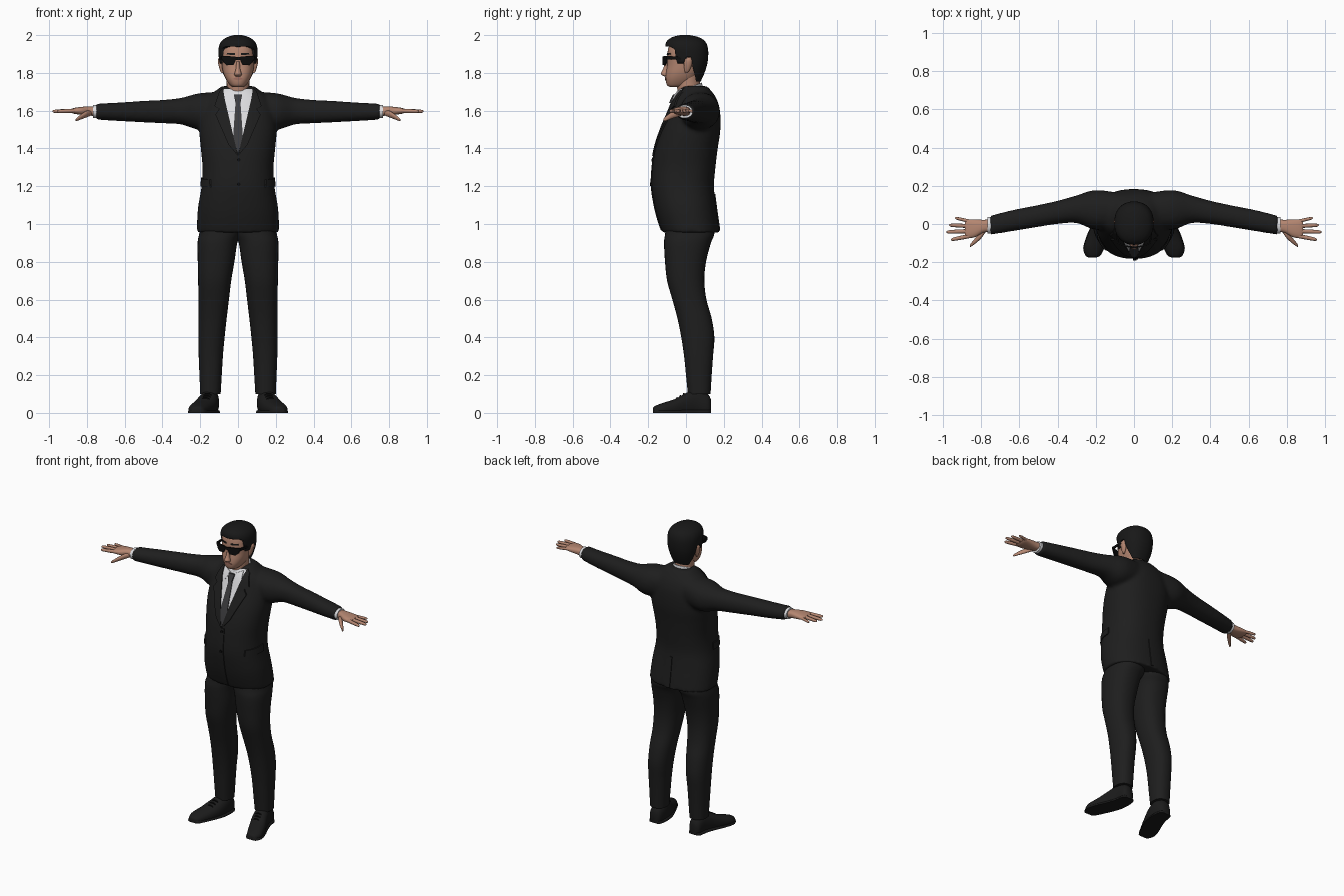
import bpy, bmesh, math
from mathutils import Vector
from mathutils.bvhtree import BVHTree

if "Cube" in bpy.data.objects:
    bpy.data.objects.remove(bpy.data.objects["Cube"])


def material(name, r, g, b):
    mat = bpy.data.materials.new(name)
    mat.use_nodes = True
    mat.diffuse_color = (r, g, b, 1)
    bsdf = mat.node_tree.nodes["Principled BSDF"]
    bsdf.inputs["Base Color"].default_value = (r, g, b, 1)
    bsdf.inputs["Roughness"].default_value = 0.7
    return mat


SUIT = material("suit black", .013, .013, .013)
SHIRT = material("shirt white", .72, .72, .74)
TIE = material("tie grey", .045, .045, .048)
SKIN = material("skin", .46, .24, .165)
LIP = material("lip", .36, .16, .12)
HAIR = material("hair black", .009, .009, .009)
GLASS = material("sunglasses black", .004, .004, .004)
SHOE = material("shoe black", .011, .011, .011)


def finish(name, bm, mat, angle=40):
    bmesh.ops.recalc_face_normals(bm, faces=bm.faces)
    mesh = bpy.data.meshes.new(name)
    bm.to_mesh(mesh)
    bm.free()
    return add_object(name, mesh, mat, angle)


def add_object(name, mesh, mat, angle=40):
    mesh.materials.clear()
    mesh.materials.append(mat)
    for poly in mesh.polygons:
        poly.use_smooth = True
    mesh.set_sharp_from_angle(angle=math.radians(angle))
    obj = bpy.data.objects.new(name, mesh)
    bpy.context.collection.objects.link(obj)
    return obj


def spline(rows, steps):
    """Catmull-Rom interpolation between cross-section rows."""
    out = []
    for i in range(len(rows) - 1):
        p = [rows[max(i - 1, 0)], rows[i], rows[i + 1], rows[min(i + 2, len(rows) - 1)]]
        for k in range(steps):
            t = k / steps
            out.append([b + t / 2 * (c - a + t * (2 * a - 5 * b + 4 * c - d
                        + t * (3 * (b - c) + d - a))) for a, b, c, d in zip(*p)])
    return out + [list(rows[-1])]


def loft(name, mat, axis, rows, side=1, power=2.0, steps=4, segs=32, shear=0, bm=None):
    """Skin rounded sections; a row is position, then low and high of the other axes."""
    own = bm is None
    bm = bm or bmesh.new()
    rings = []
    for t, a0, a1, b0, b1 in spline(rows, steps):
        ring = []
        for k in range(segs):
            w = math.tau * k / segs
            c, s = math.cos(w), math.sin(w)
            a = (a0 + a1) / 2 + (a1 - a0) / 2 * math.copysign(abs(c) ** (2 / power), c)
            b = (b0 + b1) / 2 + (b1 - b0) / 2 * math.copysign(abs(s) ** (2 / power), s)
            x, y, z = {"X": (t, a, b), "Y": (a, t, b), "Z": (a, b, t)}[axis]
            ring.append(bm.verts.new((x * side, y, max(z + shear * y, 0))))
        rings.append(ring)
    for low, high in zip(rings, rings[1:]):
        for k in range(segs):
            j = (k + 1) % segs
            bm.faces.new((low[k], low[j], high[j], high[k]))
    bm.faces.new(rings[0])
    bm.faces.new(rings[-1])
    return finish(name, bm, mat) if own else None


def round_rows(rows):
    """Turn (height, half width, front, back) into full rows."""
    return [(z, -w, w, f, b) for z, w, f, b in rows]


def plate(name, mat, outline, depth, out, side=1, thick=.006, cell=.015):
    """Thin plate: a flat outline draped on a depth rule and thickened outward."""
    out = Vector(out)
    bm = bmesh.new()
    across = out.x != 0
    bm.faces.new([bm.verts.new((0, u, v) if across else (u * side, 0, v)) for u, v in outline])
    for axis in (Vector((0, 1, 0)) if across else Vector((1, 0, 0)), Vector((0, 0, 1))):
        spots = [v.co.dot(axis) for v in bm.verts]
        at = min(spots) + cell
        while at < max(spots):
            bmesh.ops.bisect_plane(bm, geom=bm.verts[:] + bm.edges[:] + bm.faces[:],
                                   plane_co=axis * at, plane_no=axis)
            at += cell
    missed = []
    for v in bm.verts:
        spot = depth(v.co, out)
        if spot is None:
            missed.append(v)
        else:
            v.co = spot
    bmesh.ops.delete(bm, geom=missed, context='VERTS')
    grown = bmesh.ops.extrude_face_region(bm, geom=bm.faces[:])["geom"]
    for v in grown:
        if isinstance(v, bmesh.types.BMVert):
            v.co += out * thick
    return finish(name, bm, mat, 30)


def drape(obj):
    tree = BVHTree.FromPolygons([v.co for v in obj.data.vertices],
                                [p.vertices[:] for p in obj.data.polygons])
    return lambda co, out: tree.ray_cast(co + out * 2, -out)[0]


SIDES = (("left", 1), ("right", -1))
FRONT, BACK = (0, -1, 0), (0, 1, 0)

# Jacket body and sleeves, fused into one smooth surface
arm = [(.06, -.01, .16, 1.53, 1.7), (.2, -.03, .178, 1.5, 1.693), (.3, .005, .15, 1.527, 1.668),
       (.4, 0, .122, 1.533, 1.657), (.5, -.015, .1, 1.538, 1.652),
       (.65, -.04, .07, 1.546, 1.642), (.755, -.057, .043, 1.553, 1.637)]
body = round_rows([(.955, .218, -.125, .178), (1.03, .216, -.15, .168), (1.1, .21, -.167, .158),
                   (1.2, .193, -.182, .148), (1.3, .188, -.178, .156), (1.4, .197, -.163, .168),
                   (1.5, .205, -.132, .182), (1.6, .195, -.09, .18), (1.66, .17, -.066, .163),
                   (1.7, .125, -.045, .138), (1.73, .085, -.02, .11)])
bm = bmesh.new()
loft("body", SUIT, "Z", body, power=2.3, segs=48, bm=bm)
for _, s in SIDES:
    loft("sleeve", SUIT, "X", arm, side=s, power=2.2, bm=bm)
rough = finish("jacket_base", bm, SUIT)
remesh = rough.modifiers.new("fuse", 'REMESH')
remesh.mode = 'VOXEL'
remesh.voxel_size = .011
soften = rough.modifiers.new("soften", 'SMOOTH')
soften.iterations = 6
bpy.context.view_layer.update()
fused = bpy.data.meshes.new_from_object(rough.evaluated_get(bpy.context.evaluated_depsgraph_get()))
bpy.data.objects.remove(rough)
jacket = add_object("jacket", fused, SUIT, 60)
on_jacket = drape(jacket)

# Shirt front, tie, lapels, pockets and buttons
plate("shirt_front", SHIRT, [(0, 1.37), (.08, 1.67), (.075, 1.715), (-.075, 1.715), (-.08, 1.67)],
      on_jacket, FRONT, thick=.003)
plate("tie", TIE, [(0, 1.37), (.026, 1.46), (.013, 1.645), (-.013, 1.645), (-.026, 1.46)],
      on_jacket, FRONT, thick=.008)
plate("tie_knot", TIE, [(-.013, 1.64), (.013, 1.64), (.022, 1.685), (-.022, 1.685)],
      on_jacket, FRONT, thick=.016)
for word, s in SIDES:
    plate(word + "_lapel", SUIT, [(0, 1.36), (.05, 1.42), (.12, 1.58), (.1, 1.61), (.125, 1.625),
          (.1, 1.7), (.08, 1.72), (.07, 1.66)], on_jacket, FRONT, s, .009)
    plate(word + "_collar_point", SHIRT, [(.014, 1.688), (.046, 1.635), (.07, 1.67), (.065, 1.71)],
          on_jacket, FRONT, s, .008)
    plate(word + "_pocket_flap", SUIT, [(-.14, 1.195), (-.01, 1.2), (-.01, 1.245), (-.135, 1.235)],
          on_jacket, (s, 0, 0), thick=.007)
plate("front_overlap", SUIT, [(-.006, .965), (.02, .965), (.02, 1.36), (-.006, 1.36)],
      on_jacket, FRONT, thick=.005)
plate("back_vent", SUIT, [(-.004, .965), (.012, .965), (.012, 1.16), (-.004, 1.16)],
      on_jacket, BACK, thick=.005)
for name, z in (("upper_button", 1.34), ("lower_button", 1.21)):
    ring = [(.004 + .009 * math.cos(k * math.tau / 10), z + .009 * math.sin(k * math.tau / 10))
            for k in range(10)]
    plate(name, GLASS, ring, on_jacket, FRONT, thick=.009)

# Neck and collars
loft("neck", SKIN, "Z", round_rows([(1.62, .062, -.045, .08), (1.7, .06, -.045, .078),
     (1.76, .06, -.05, .075), (1.82, .065, -.04, .08)]))
loft("shirt_collar", SHIRT, "Z", round_rows([(1.62, .076, -.055, .092), (1.71, .068, -.052, .086),
     (1.716, .064, -.048, .082)]), shear=.35)
loft("jacket_collar", SUIT, "Z", round_rows([(1.6, .1, -.05, .13), (1.66, .086, -.04, .106),
     (1.672, .078, -.03, .097)]), shear=.6)

# Head
head = loft("head", SKIN, "Z", round_rows([
    (1.725, .025, -.085, -.03), (1.735, .042, -.1, .01), (1.765, .063, -.108, .05),
    (1.8, .078, -.106, .075), (1.84, .086, -.1, .095), (1.88, .089, -.1, .1),
    (1.92, .088, -.096, .1), (1.95, .08, -.085, .09), (1.975, .055, -.06, .07),
    (1.985, .02, -.02, .03)]), power=2.4)
on_head = drape(head)
loft("nose", SKIN, "Z", round_rows([(1.78, .009, -.113, -.09), (1.787, .019, -.126, -.09),
     (1.797, .019, -.133, -.09), (1.82, .012, -.122, -.09), (1.86, .008, -.109, -.085)]), segs=16)
plate("lips", LIP, [(-.03, 1.768), (0, 1.76), (.03, 1.768), (.01, 1.777), (-.01, 1.777)],
      on_head, FRONT, thick=.004)
for word, s in SIDES:
    loft(word + "_ear", SKIN, "Z", [(1.8, .078, .088, -.005, .008), (1.815, .078, .096, -.008, .02),
         (1.845, .078, .104, -.012, .032), (1.87, .078, .106, -.008, .034),
         (1.882, .08, .098, .005, .024)], side=s, segs=16)
    plate(word + "_eyebrow", HAIR, [(.015, 1.894), (.06, 1.897), (.058, 1.905), (.016, 1.904)],
          on_head, FRONT, s, .004)

# Hair, trimmed around the face and ears
hair = loft("hair", HAIR, "Z", round_rows([
    (1.755, .06, .0, .078), (1.8, .084, -.06, .098), (1.85, .098, -.085, .113),
    (1.9, .103, -.1, .118), (1.94, .101, -.109, .114), (1.97, .086, -.1, .098),
    (1.99, .055, -.07, .064), (2, .02, -.03, .02)]), power=2.2, segs=48)
bm = bmesh.new()
edge = [(-.3, 1.925), (-.085, 1.94), (-.06, 1.925), (-.052, 1.87), (-.045, 1.85), (-.012, 1.85),
        (.0, 1.885), (.026, 1.885), (.036, 1.83), (.05, 1.775), (.06, 1.7), (-.3, 1.7)]
face = bm.faces.new([bm.verts.new((-.3, y, z)) for y, z in edge])
for v in bmesh.ops.extrude_face_region(bm, geom=[face])["geom"]:
    if isinstance(v, bmesh.types.BMVert):
        v.co.x = .3
cutter = finish("hair_cutter", bm, HAIR)
cutter.hide_render = True
cutter.hide_viewport = True
trim = hair.modifiers.new("trim", 'BOOLEAN')
trim.object = cutter
trim.solver = 'EXACT'

# Sunglasses
def wrap(co, out):
    return Vector((co.x, -.117 + 3 * co.x ** 2, co.z))


plate("glasses_bridge", GLASS, [(-.02, 1.868), (.02, 1.868), (.02, 1.884), (-.02, 1.884)],
      wrap, FRONT, thick=.008)
for word, s in SIDES:
    plate(word + "_lens", GLASS, [(.014, 1.86), (.024, 1.843), (.06, 1.84), (.077, 1.855),
          (.088, 1.89), (.012, 1.887)], wrap, FRONT, s, .008)
    loft(word + "_temple", GLASS, "Y", [(-.102, .078, .088, 1.87, 1.89), (-.05, .087, .094, 1.87, 1.886),
         (.015, .093, .099, 1.87, 1.882)], side=s, power=5, segs=16)

# Hands and cuffs
fingers = {"index": (-.062, .958, -.082, .011), "middle": (-.037, .982, -.042, .011),
           "ring": (-.011, .968, -.006, .0105), "little": (.013, .937, .032, .009)}
for word, s in SIDES:
    loft(word + "_cuff", SHIRT, "X", [(.74, -.05, .036, 1.56, 1.63), (.768, -.05, .036, 1.56, 1.63)], side=s)
    loft(word + "_palm", SKIN, "X", [(.75, -.04, .024, 1.572, 1.62), (.79, -.046, .022, 1.574, 1.622),
         (.83, -.068, .024, 1.578, 1.62), (.87, -.074, .024, 1.584, 1.614),
         (.885, -.062, .014, 1.59, 1.608)], side=s, power=2.5)
    for finger, (y, tip, end, r) in fingers.items():
        rows = []
        for f, k in ((0, 1), (.3, 1), (.6, .95), (.88, .8), (.97, .55), (1, .2)):
            x, m, z = .855 + (tip - .855) * f, y + (end - y) * f, 1.6 - .004 * f
            rows.append((x, m - r * k, m + r * k, z - r * k, z + r * k))
        loft(f"{word}_{finger}_finger", SKIN, "X", rows, side=s, segs=12, steps=2)
    loft(word + "_thumb", SKIN, "X", [(.775, -.04, -.01, 1.575, 1.6), (.8, -.075, -.035, 1.565, 1.6),
         (.825, -.098, -.066, 1.556, 1.585), (.845, -.113, -.09, 1.548, 1.57),
         (.856, -.12, -.104, 1.544, 1.56), (.86, -.118, -.11, 1.547, 1.555)], side=s, segs=16)

# Trousers and shoes
leg = [(.1, .092, .2, .01, .13), (.2, .086, .204, 0, .136), (.3, .08, .208, -.01, .143),
       (.4, .071, .21, -.025, .15), (.5, .06, .21, -.045, .136), (.6, .048, .209, -.072, .108),
       (.7, .036, .211, -.1, .097), (.8, .019, .213, -.111, .106), (.9, .004, .214, -.116, .132),
       (.95, -.015, .205, -.11, .15), (1.02, -.02, .19, -.1, .14)]
shoe = [(-.175, .2, .235, -.01, .025), (-.165, .18, .25, -.02, .036), (-.125, .158, .262, -.02, .052),
        (-.06, .128, .243, -.02, .073), (0, .107, .217, -.02, .105), (.06, .1, .196, -.02, .125),
        (.115, .107, .186, -.02, .1), (.132, .125, .17, -.01, .07)]
for word, s in SIDES:
    loft(word + "_trouser_leg", SUIT, "Z", leg, side=s, power=2.3)
    loft(word + "_shoe", SHOE, "Y", shoe, side=s, power=2.3)
    sole = [(y, a - .004, b + .004, -.02, .018) for y, a, b, _, _ in shoe]
    loft(word + "_sole", SHOE, "Y", sole, side=s, power=4)
    for k in range(3):
        y, z = -.012 - .018 * k, .1 - .011 * k
        loft(f"{word}_lace_{k}", GLASS, "Y", [(y - .004, .14 + .005 * k, .185 + .005 * k, z - .02, z + .004),
             (y + .004, .14 + .005 * k, .185 + .005 * k, z - .02, z + .006)], side=s, segs=12)
